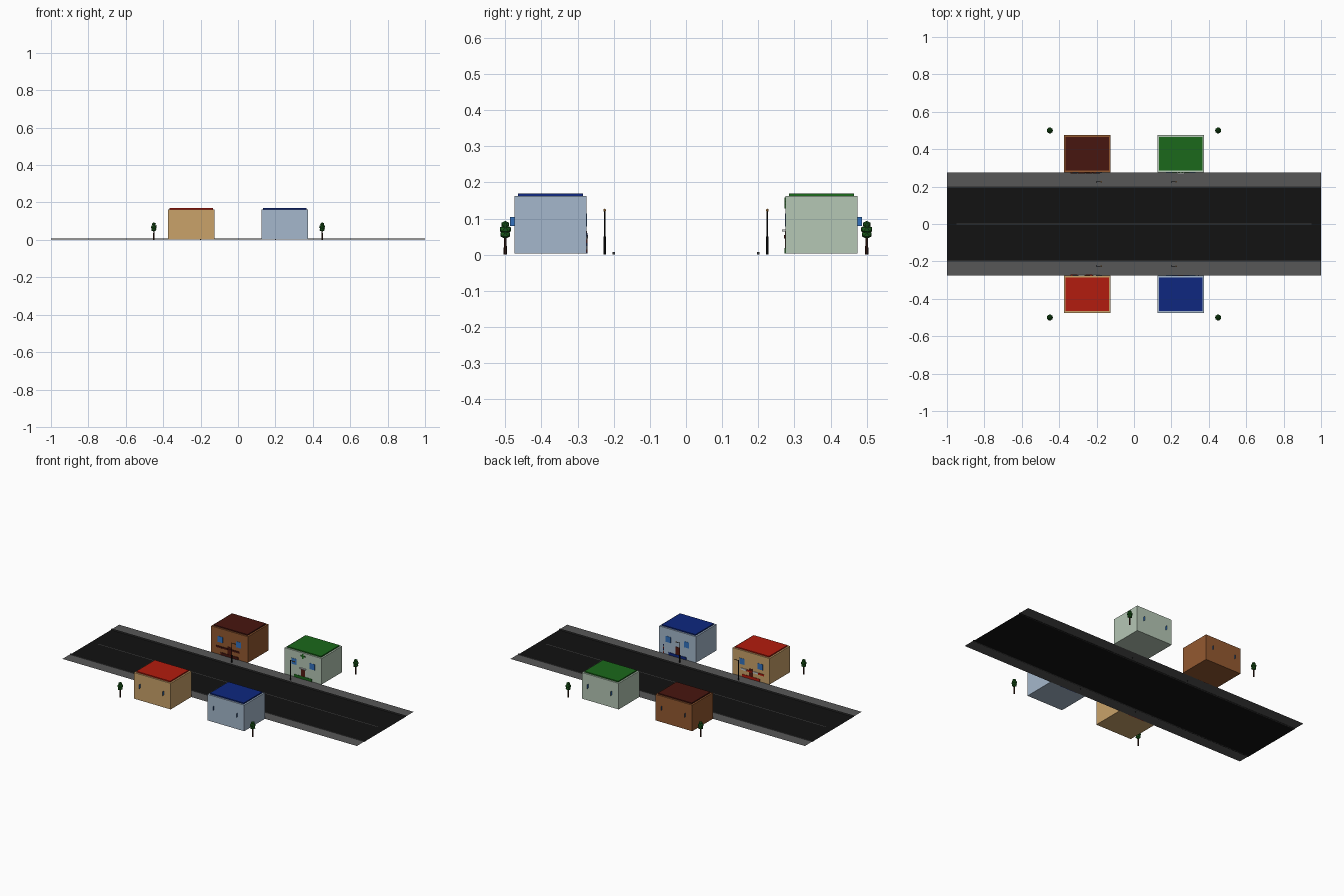
import bpy, math

if "Cube" in bpy.data.objects:
    bpy.data.objects.remove(bpy.data.objects["Cube"])

mats = {}
# Colours as seen on screen, turned to linear in paint()
COL = {
    'asphalt': (.07, .07, .07), 'paving': (.34, .34, .34), 'kerb': (.25, .25, .25),
    'line': (.25, .25, .25), 'metal': (.06, .06, .06), 'glass': (.2, .45, .75),
    'door': (.32, .1, .06), 'white': (.85, .85, .85), 'bulb': (.85, .6, .3),
    'leaf': (.1, .35, .1), 'trunk': (.2, .1, .06),
    'red': (.7, .11, .055), 'blue': (.055, .155, .5), 'green': (.105, .41, .105),
    'maroon': (.28, .085, .06), 'tan': (.79, .635, .414), 'sky': (.645, .72, .8),
    'sage': (.71, .78, .71), 'brick': (.58, .35, .19),
}


def linear(v):
    return v / 12.92 if v < .04045 else ((v + .055) / 1.055) ** 2.4


def paint(ob, name, col):
    if col not in mats:
        m = bpy.data.materials.new(col)
        m.diffuse_color = (*map(linear, COL[col]), 1)
        m.use_nodes = True
        m.node_tree.nodes["Principled BSDF"].inputs["Base Color"].default_value = m.diffuse_color
        mats[col] = m
    ob.name = name
    ob.data.materials.append(mats[col])
    return ob


def box(name, c, s, col):
    bpy.ops.mesh.primitive_cube_add(size=1, location=c)
    ob = bpy.context.object
    ob.scale = s
    return paint(ob, name, col)


def sheet(name, c, sx, sy, col, rot=(0, 0, 0)):
    bpy.ops.mesh.primitive_plane_add(size=1, location=c, rotation=rot)
    ob = bpy.context.object
    ob.scale = (sx, sy, 1)
    return paint(ob, name, col)


def rod(name, c, r, h, col, n=8, rot=(0, 0, 0), r2=None):
    bpy.ops.mesh.primitive_cone_add(vertices=n, radius1=r, radius2=r if r2 is None else r2,
                                    depth=h, location=c, rotation=rot)
    return paint(bpy.context.object, name, col)


def ball(name, c, r, sz, col):
    bpy.ops.mesh.primitive_ico_sphere_add(subdivisions=1, radius=r, location=c)
    bpy.context.object.scale = (1, 1, sz)
    return paint(bpy.context.object, name, col)


# Street
sheet('road', (0, 0, .001), 2, .41, 'asphalt')
sheet('centre_line', (0, 0, .0025), 1.9, .005, 'line')
for s in (-1, 1):
    sheet('sidewalk', (0, s * .2385, .003), 2, .073, 'paving')
    box('kerb', (0, s * .2, .004), (2, .008, .006), 'kerb')


# Shop: box body, inset roof, door, step, street windows and flat rear fins
def shop(cx, s, wall, trim):
    f = s * .275
    box('shop_body', (cx, s * .375, .083), (.25, .2, .16), wall)
    box('shop_roof', (cx, s * .375, .1665), (.23, .18, .007), trim)
    box('door', (cx, f, .035), (.028, .003, .062), 'door')
    box('door_step', (cx, f, .011), (.12, .005, .016), trim)
    for d in (-1, 1):
        box('street_window', (cx + d * .0625, f, .096), (.034, .003, .036), 'glass')
        sheet('rear_window', (cx + d * .08, s * .475, .092), .025, .025, 'glass',
              (0, math.pi / 2, 0))


shop(-.25, -1, 'tan', 'red')
shop(.25, -1, 'sky', 'blue')
shop(-.25, 1, 'brick', 'maroon')
shop(.25, 1, 'sage', 'green')

# Striped awnings on the two left shops
for s, a, b in ((-1, 'red', 'white'), (1, 'maroon', 'maroon')):
    for i in range(4):
        box('awning_stripe', (-.32 + .04 * i, s * .274, .05), (.038, .006, .01), b if i % 2 else a)

# Striped pole on the blue shop
for i in range(6):
    rod('striped_pole', (.345, -.276, .01 + .009 * i), .003, .009,
        ('red', 'white', 'blue')[i % 3])

# Cross sign and small canopy on the green shop
box('cross_upright', (.25, .274, .143), (.008, .004, .03), 'green')
box('cross_bar', (.25, .274, .143), (.03, .004, .008), 'green')
box('door_canopy', (.25, .271, .067), (.04, .01, .005), 'white')

# Street lamps with a short arm along the road
for x in (-.2, .2):
    for y in (-.225, .225):
        rod('lamp_base', (x, y, .025), .003, .05, 'metal')
        rod('lamp_pole', (x, y, .0625), .0022, .125, 'metal')
        rod('lamp_arm', (x + .0125, y, .123), .0015, .025, 'metal', 6, (0, math.pi / 2, 0))
        ball('lamp_bulb', (x + .025, y, .123), .0045, 1, 'bulb')

# Trees: flared trunk and three stacked crowns
for x in (-.45, .45):
    for y in (-.5, .5):
        rod('tree_trunk', (x, y, .026), .005, .052, 'trunk', 6, r2=.003)
        for z, r, k in ((.056, .016, .75), (.07, .018, .7), (.084, .012, .8)):
            ball('tree_crown', (x, y, z), r, k, 'leaf')
